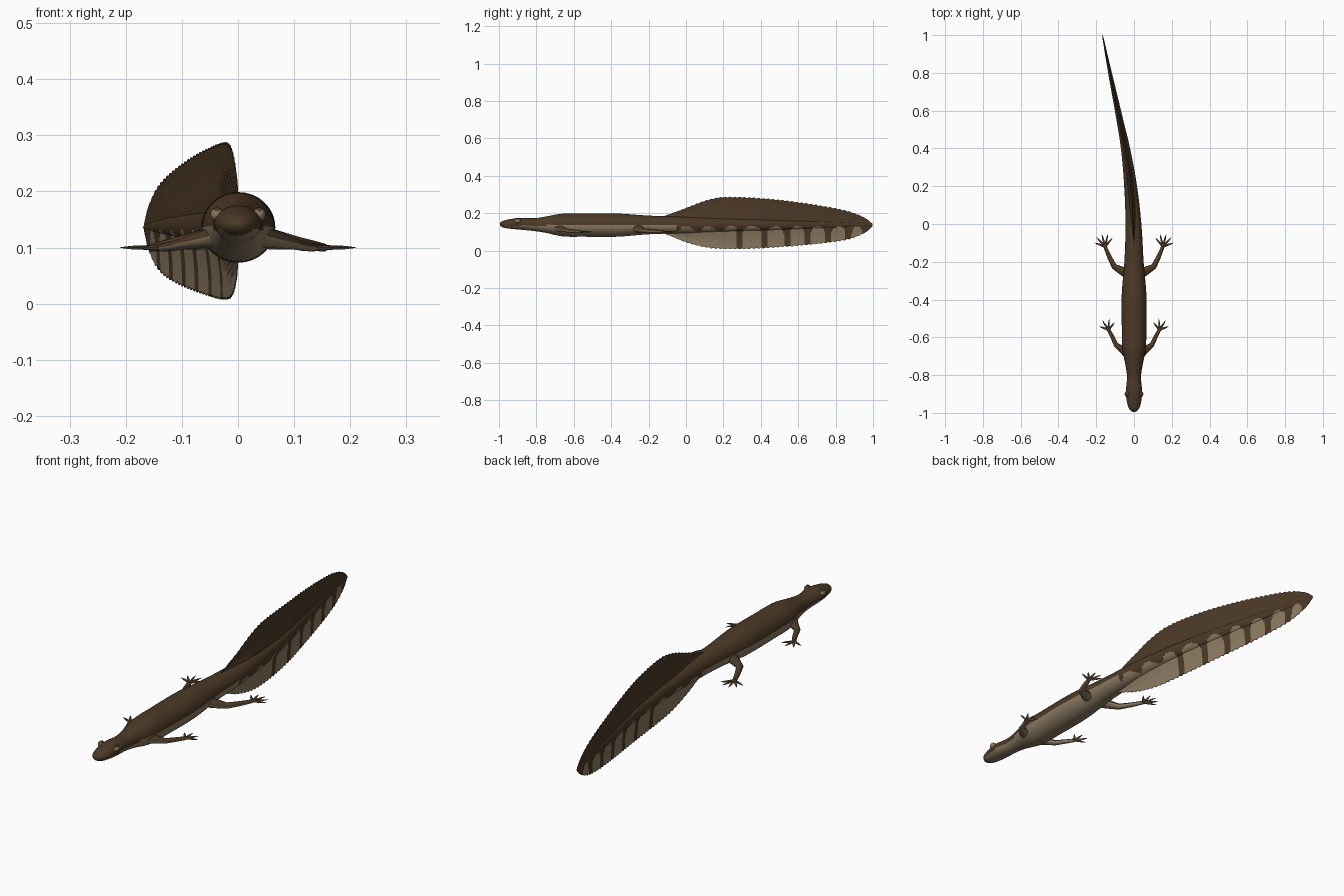
import bpy, bmesh, math
from mathutils import Vector

default_cube = bpy.data.objects.get("Cube")
if default_cube:
    bpy.data.objects.remove(default_cube, do_unlink=True)


def make_material(name, color):
    material = bpy.data.materials.new(name)
    material.use_nodes = True
    material.diffuse_color = color
    shader = material.node_tree.nodes["Principled BSDF"]
    shader.inputs["Base Color"].default_value = color
    shader.inputs["Roughness"].default_value = 0.7
    return material


materials = [make_material("dark brown", (0.072, 0.041, 0.02, 1)),
             make_material("pale tan", (0.26, 0.195, 0.12, 1))]
BROWN, TAN = 0, 1


def curve_value(stations, y, column):
    """Smooth cubic interpolation through a station table."""
    last = len(stations) - 1
    y = min(max(y, stations[0][0]), stations[last][0])
    i = next(k for k in range(last) if y <= stations[k + 1][0])

    def slope(k):
        a, b = stations[max(k - 1, 0)], stations[min(k + 1, last)]
        return (b[column] - a[column]) / (b[0] - a[0])

    a, b = stations[i], stations[i + 1]
    span = b[0] - a[0]
    t = (y - a[0]) / span
    ease = t * t * (3 - 2 * t)
    return (a[column] * (1 - ease) + b[column] * ease
            + span * t * (1 - t) * ((1 - t) * slope(i) - t * slope(i + 1)))


def finish(name, bm, color_rule, angle=60):
    """Turn a bmesh into a coloured, smooth-shaded object."""
    bmesh.ops.recalc_face_normals(bm, faces=bm.faces)
    bm.normal_update()
    for face in bm.faces:
        face.material_index = color_rule(face.calc_center_median(), face.normal)
    mesh = bpy.data.meshes.new(name)
    bm.to_mesh(mesh)
    bm.free()
    for material in materials:
        mesh.materials.append(material)
    obj = bpy.data.objects.new(name, mesh)
    bpy.context.collection.objects.link(obj)
    bpy.ops.object.select_all(action="DESELECT")
    obj.select_set(True)
    bpy.context.view_layer.objects.active = obj
    bpy.ops.object.shade_smooth_by_angle(angle=math.radians(angle))
    return obj


def loft(bm, rings):
    """Skin closed rings of points and cap both ends."""
    rows = [[bm.verts.new(p) for p in ring] for ring in rings]
    count = len(rows[0])
    for lower, upper in zip(rows, rows[1:]):
        for i in range(count):
            j = (i + 1) % count
            bm.faces.new((lower[i], lower[j], upper[j], upper[i]))
    bm.faces.new(rows[0])
    bm.faces.new(rows[-1])


# Side-to-side bend of the spine: y, x
spine = [(-1, 0), (-0.2, 0), (0, -0.003), (0.2, -0.018), (0.4, -0.045),
         (0.6, -0.085), (0.8, -0.127), (1, -0.167)]
# Body stations: y, half width, top, bottom
body = [(-0.995, 0.008, 0.148, 0.134), (-0.98, 0.025, 0.158, 0.124),
        (-0.95, 0.036, 0.166, 0.118), (-0.89, 0.043, 0.175, 0.112),
        (-0.81, 0.037, 0.173, 0.104), (-0.75, 0.045, 0.182, 0.095),
        (-0.66, 0.062, 0.197, 0.076), (-0.55, 0.065, 0.198, 0.074),
        (-0.37, 0.065, 0.198, 0.074), (-0.2, 0.051, 0.187, 0.087),
        (0, 0.042, 0.18, 0.093), (0.2, 0.034, 0.174, 0.1),
        (0.5, 0.02, 0.164, 0.11), (0.8, 0.01, 0.153, 0.122),
        (0.99, 0.003, 0.14, 0.132)]
# Fin outline: y, top, bottom
fin = [(-0.15, 0.175, 0.1), (-0.1, 0.19, 0.085), (0, 0.226, 0.046),
       (0.1, 0.263, 0.021), (0.19, 0.282, 0.012), (0.35, 0.28, 0.013),
       (0.55, 0.262, 0.025), (0.75, 0.232, 0.044), (0.88, 0.204, 0.066),
       (0.96, 0.172, 0.098), (0.998, 0.142, 0.13)]
# Dark bars between the pale patches under the tail
bars = [0.285, 0.42, 0.54, 0.65, 0.76, 0.87, 0.96]


def skin_rule(center, normal):
    """Pale belly, with pale arches split by dark bars along the tail."""
    y, z = center.y, center.z
    if y < -0.05:
        return TAN if z < 0.134 and y > -0.97 else BROWN
    if y < bars[0] - 0.015:
        return TAN if z < 0.118 + 0.014 * math.cos(y * 52) else BROWN
    for start, end in zip(bars, bars[1:]):
        if start <= y <= end:
            u = (y - (start + end) / 2) / ((end - start) / 2 - 0.016)
            return TAN if abs(u) < 1 and z < 0.085 + 0.047 * math.sqrt(1 - u * u) else BROWN
    return BROWN


# Body and tail core
bm = bmesh.new()
rings = []
steps, sides = 160, 32
for s in range(steps + 1):
    y = body[0][0] + (body[-1][0] - body[0][0]) * s / steps
    half, top, bottom = [curve_value(body, y, c) for c in (1, 2, 3)]
    x = curve_value(spine, y, 1)
    rings.append([(x + half * math.cos(a), y,
                   (top + bottom) / 2 + (top - bottom) / 2 * math.sin(a))
                  for a in (math.tau * k / sides for k in range(sides))])
loft(bm, rings)
finish("body", bm, skin_rule)

# Tail fin, thicker in the middle and serrated along its edges
bm = bmesh.new()
rings = []
steps, rows = 180, 28
for s in range(steps + 1):
    y = fin[0][0] + (fin[-1][0] - fin[0][0]) * s / steps
    x = curve_value(spine, y, 1)
    tooth = (0.004 if s % 4 < 2 else 0) * min(1, s / 40, (steps - s) / 20)
    top, bottom = curve_value(fin, y, 1) + tooth, curve_value(fin, y, 2) - tooth
    core = curve_value(body, y, 1)
    right_side, left_side = [], []
    for r in range(rows + 1):
        v = r / rows
        thick = 0.001 + 0.45 * core * math.sin(math.pi * v) ** 3
        z = bottom + (top - bottom) * v
        right_side.append((x - thick, y, z))
        left_side.append((x + thick, y, z))
    rings.append(right_side + left_side[::-1])
loft(bm, rings)
finish("tail_fin", bm, skin_rule)


def limb_rule(center, normal):
    return BROWN if normal.z > 0.1 else TAN


def tube(bm, path, flat=1.0, sides=12):
    """Tapered tube through (point, radius) pairs."""
    rings = []
    for i, (point, radius) in enumerate(path):
        ahead = path[min(i + 1, len(path) - 1)][0] - path[max(i - 1, 0)][0]
        side = Vector((ahead.y, -ahead.x, 0)).normalized()
        up = side.cross(ahead).normalized()
        rings.append([point + side * radius * math.cos(a) + up * radius * flat * math.sin(a)
                      for a in (math.tau * k / sides for k in range(sides))])
    loft(bm, rings)


def build_leg(name, side, joints, digits, reach):
    """Leg, flat palm and fanned digits; joints hold x, y, z, radius."""
    bm = bmesh.new()
    path = [(Vector((side * x, y, z)), radius) for x, y, z, radius in joints]
    tube(bm, path, 0.8)
    wrist = path[-1][0]
    heading = math.radians(75)
    for d in range(digits):
        fan = d / (digits - 1) - 0.5
        angle = heading - fan * math.radians(110)
        direction = Vector((side * math.cos(angle), math.sin(angle), 0))
        length = reach * (1 - 0.5 * fan * fan)
        tube(bm, [(wrist - direction * 0.004, 0.007),
                  (wrist + direction * length * 0.3, 0.0055),
                  (wrist + direction * length * 0.65, 0.0045),
                  (wrist + direction * length, 0.001)], 0.7, 8)
    finish(name, bm, limb_rule)


front_joints = [(0.03, -0.69, 0.122, 0.026), (0.06, -0.665, 0.115, 0.02),
                (0.095, -0.64, 0.108, 0.013), (0.113, -0.6, 0.103, 0.011),
                (0.135, -0.56, 0.1, 0.009)]
back_joints = [(0.025, -0.265, 0.122, 0.03), (0.06, -0.25, 0.115, 0.023),
               (0.105, -0.225, 0.108, 0.015), (0.13, -0.175, 0.104, 0.012),
               (0.153, -0.12, 0.1, 0.009)]
for side, label in ((1, "left"), (-1, "right")):
    build_leg("front_leg_" + label, side, front_joints, 4, 0.058)
    build_leg("back_leg_" + label, side, back_joints, 5, 0.068)

    # Bulging eye with a brown upper lid
    bm = bmesh.new()
    bmesh.ops.create_uvsphere(bm, u_segments=20, v_segments=14, radius=0.014)
    bmesh.ops.scale(bm, vec=(0.8, 1.2, 0.9), verts=bm.verts)
    bmesh.ops.translate(bm, vec=(side * 0.038, -0.9, 0.159), verts=bm.verts)
    finish("eye_" + label, bm, lambda c, n: BROWN if n.z > 0.6 else TAN)
